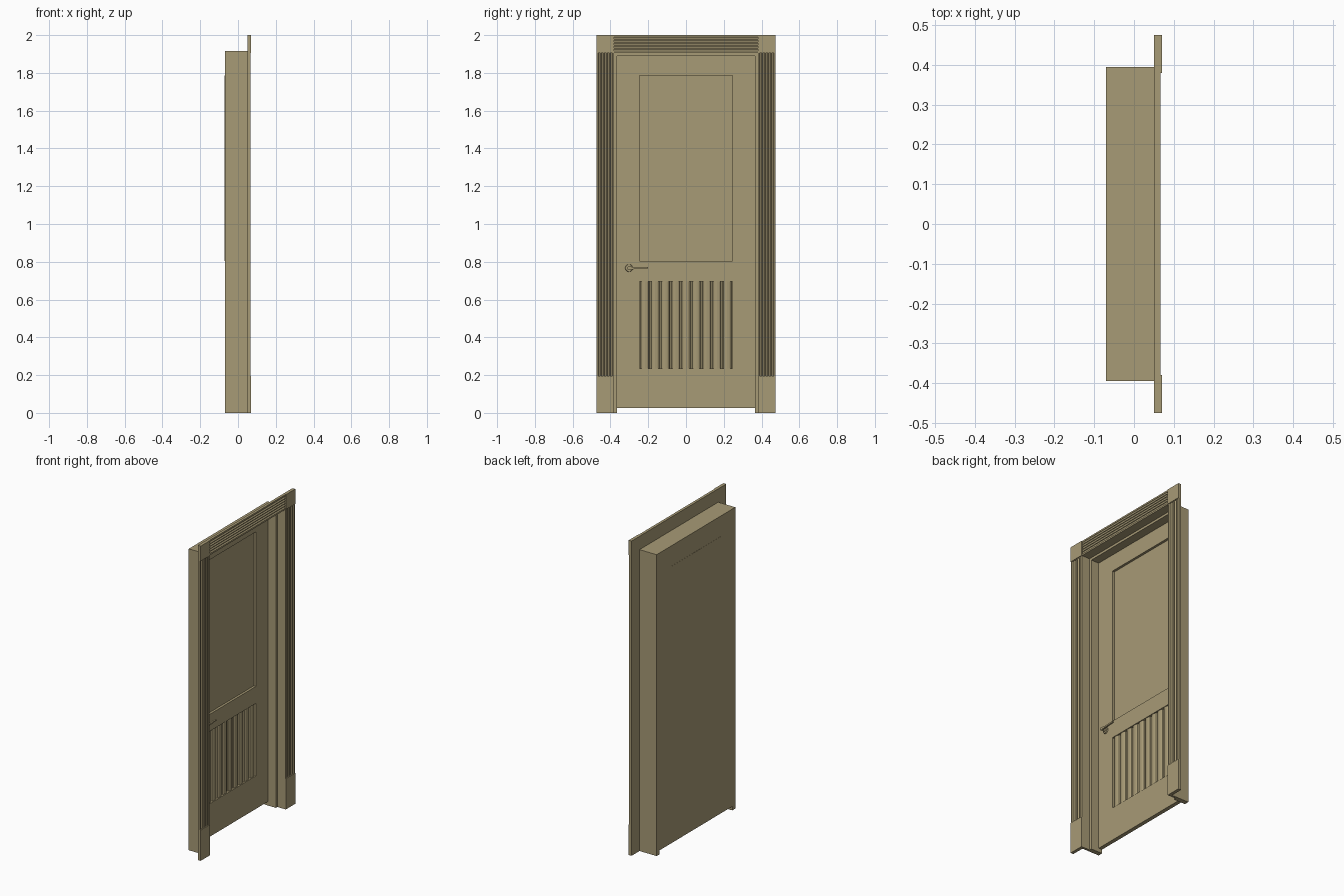
import bpy, bmesh, math
from mathutils import Vector, Matrix

if "Cube" in bpy.data.objects:
    bpy.data.objects.remove(bpy.data.objects["Cube"])

paint = bpy.data.materials.new("khaki paint")
paint.use_nodes = True
KHAKI = (0.39, 0.325, 0.18, 1)
paint.diffuse_color = KHAKI
paint.node_tree.nodes["Principled BSDF"].inputs["Base Color"].default_value = KHAKI


def finish(name, bm):
    bmesh.ops.recalc_face_normals(bm, faces=bm.faces)
    mesh = bpy.data.meshes.new(name)
    bm.to_mesh(mesh)
    bm.free()
    mesh.materials.append(paint)
    ob = bpy.data.objects.new(name, mesh)
    bpy.context.collection.objects.link(ob)
    return ob


def box(name, x, y, z):
    """Box from (low, high) pairs on each axis."""
    bm = bmesh.new()
    bmesh.ops.create_cube(bm, size=1)
    for v in bm.verts:
        v.co = [(a + b) / 2 + c * (b - a) for (a, b), c in zip((x, y, z), v.co)]
    return finish(name, bm)


def prism(name, profile, low, high, place):
    """Extrude a 2D profile; place(u, x, t) gives the 3D point."""
    bm = bmesh.new()
    face = bm.faces.new([bm.verts.new(place(u, x, low)) for u, x in profile])
    step = Vector(place(0, 0, high)) - Vector(place(0, 0, low))
    out = bmesh.ops.extrude_face_region(bm, geom=[face], use_keep_orig=True)
    bmesh.ops.translate(bm, vec=step, verts=[g for g in out["geom"] if isinstance(g, bmesh.types.BMVert)])
    return finish(name, bm)


def ribbed(u0, u1, back, front, count, margin, gap, depth, steps=6):
    """Slab profile with rounded ribs (depth > 0) or flutes (depth < 0)."""
    pts = [(u0, back), (u0, front)]
    pitch = (u1 - u0 - 2 * margin) / count
    for i in range(count):
        start = u0 + margin + i * pitch + gap / 2
        for k in range(steps + 1):
            a = math.pi * k / steps
            pts.append((start + (pitch - gap) * (1 - math.cos(a)) / 2, front + depth * math.sin(a)))
    return pts + [(u1, front), (u1, back)]


def upright(u, x, t):
    return (x, u, t)


def level(u, x, t):
    return (x, t, u)


BACK, WALL, FACE = -0.07, 0.05, 0.07
INNER, OUTER, TOP = 0.38, 0.475, 2.0

# Stepped jambs, with fluted casings, plinths and corner blocks on both sides
jamb = [(0.395, BACK), (0.395, WALL), (INNER, WALL), (INNER, 0.01), (0.365, 0.01), (0.365, BACK)]
casing = ribbed(INNER, OUTER, WALL, 0.067, 5, 0.008, 0.004, -0.006)
for side, s in (("left", 1), ("right", -1)):
    def flip(u, x, t):
        return (x, s * u, t)
    prism(side + "_jamb", jamb, 0, 1.915, flip)
    prism(side + "_casing", casing, 0.195, 1.905, flip)
    span = sorted((s * INNER, s * OUTER))
    box(side + "_plinth", (WALL, FACE), span, (0, 0.195))
    box(side + "_corner_block", (WALL, FACE), span, (1.905, TOP))

# Head jamb and fluted head casing
head = [(1.915, BACK), (1.915, WALL), (1.905, WALL), (1.905, 0.01), (1.89, 0.01), (1.89, BACK)]
prism("head_jamb", head, -0.395, 0.395, level)
prism("head_casing", ribbed(1.905, TOP, WALL, 0.067, 5, 0.008, 0.004, -0.006), -INNER, INNER, level)

# Door leaf: stiles and rails around two recessed panels
LEAF = (BACK, -0.045)
EDGE = 0.245
box("left_stile", LEAF, (EDGE, 0.365), (0.025, 1.89))
box("right_stile", LEAF, (-0.365, -EDGE), (0.025, 1.89))
for name, z in (("bottom_rail", (0.025, 0.235)), ("lock_rail", (0.695, 0.803)), ("top_rail", (1.785, 1.89))):
    box(name, LEAF, (-EDGE, EDGE), z)
box("upper_panel", (-0.071, -0.06), (-EDGE, EDGE), (0.803, 1.785))
prism("reeded_panel", ribbed(-EDGE, EDGE, BACK, -0.062, 9, 0, 0.008, 0.013), 0.235, 0.695, upright)

# Lever handle: rosette, neck and tapering lever
HY, HZ = -0.302, 0.767


def disc(name, radius, x0, x1):
    bm = bmesh.new()
    bmesh.ops.create_cone(bm, cap_ends=True, segments=20, radius1=radius, radius2=radius * 0.9, depth=x1 - x0)
    bmesh.ops.transform(bm, verts=bm.verts,
                        matrix=Matrix.Translation(((x0 + x1) / 2, HY, HZ)) @ Matrix.Rotation(math.pi / 2, 4, "Y"))
    ob = finish(name, bm)
    for p in ob.data.polygons:
        p.use_smooth = len(p.vertices) == 4


disc("handle_rosette", 0.02, -0.045, -0.038)
disc("handle_neck", 0.009, -0.038, -0.012)
lever = [(HY - 0.008, HZ - 0.006), (HY - 0.008, HZ + 0.006), (HY, HZ + 0.009), (HY + 0.03, HZ + 0.004),
         (HY + 0.1, HZ + 0.006), (HY + 0.1, HZ - 0.002), (HY + 0.03, HZ - 0.006), (HY, HZ - 0.009)]
prism("handle_lever", lever, -0.02, -0.01, lambda u, v, t: (t, u, v))
